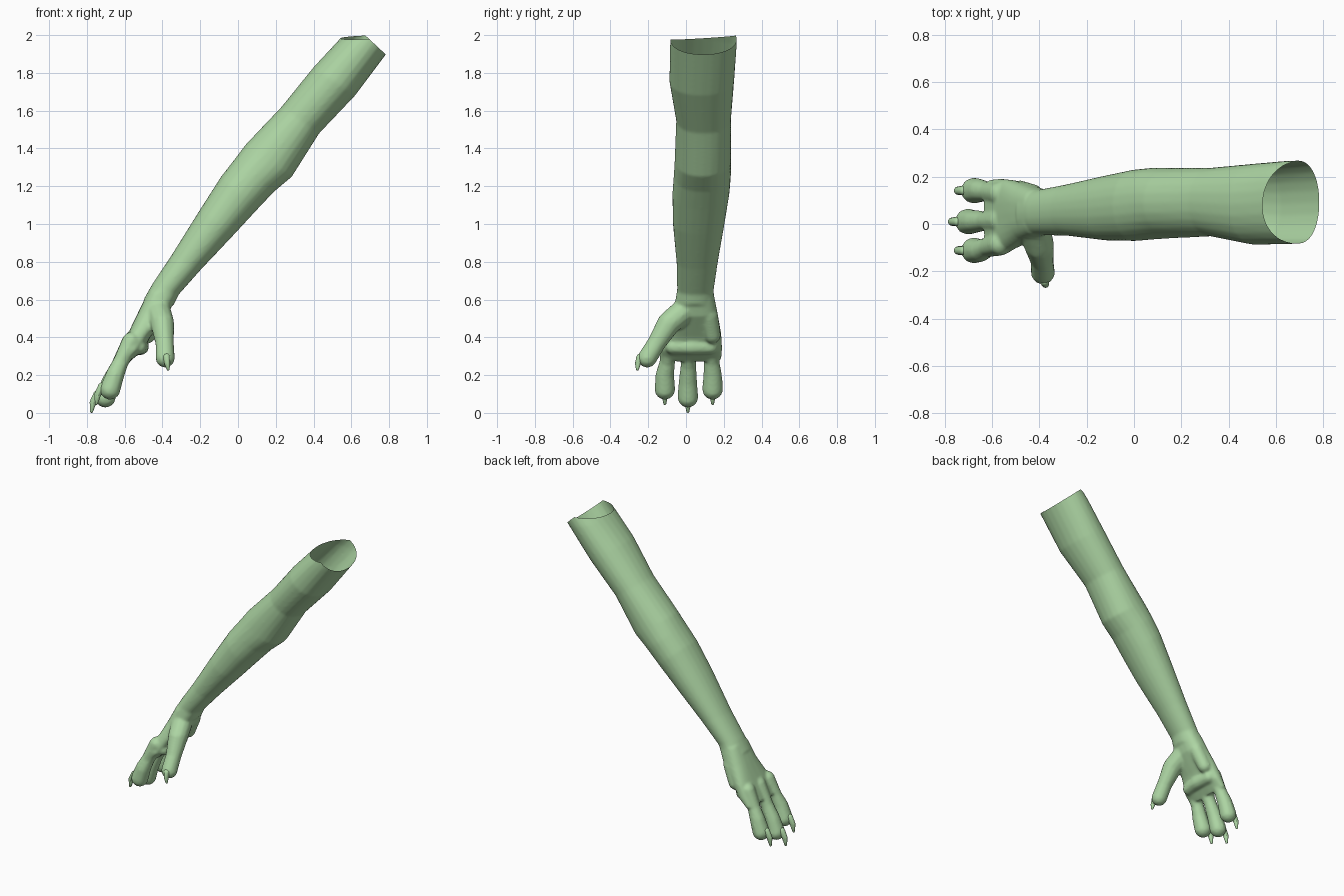
import bpy, bmesh, math
from mathutils import Vector

if "Cube" in bpy.data.objects:
    bpy.data.objects.remove(bpy.data.objects["Cube"])

skin = bpy.data.materials.new("pale green skin")
skin.diffuse_color = (0.42, 0.67, 0.37, 1)
skin.use_nodes = True
skin.node_tree.nodes["Principled BSDF"].inputs["Base Color"].default_value = skin.diffuse_color


def loft(bm, sections, power=1.0, n=24):
    """Closed tube; each section = upper (x, z), lower (x, z), y min, y max."""
    rings = []
    for ux, uz, lx, lz, y0, y1 in sections:
        c = Vector(((ux + lx) / 2, (y0 + y1) / 2, (uz + lz) / 2))
        a = Vector(((ux - lx) / 2, 0, (uz - lz) / 2))
        b = Vector((0, (y1 - y0) / 2, 0))
        ring = []
        for i in range(n):
            t = 2 * math.pi * i / n
            s, k = math.sin(t), math.cos(t)
            s = math.copysign(abs(s) ** power, s)
            k = math.copysign(abs(k) ** power, k)
            ring.append(bm.verts.new(c + a * k + b * s))
        rings.append(ring)
    for r, q in zip(rings, rings[1:]):
        for i in range(n):
            j = (i + 1) % n
            bm.faces.new((r[i], r[j], q[j], q[i]))
    bm.faces.new(rings[0])
    bm.faces.new(rings[-1][::-1])


def chain(bm, balls):
    """Rounded limb: hulls over consecutive (x, y, z, radius) balls."""
    for pair in zip(balls, balls[1:]):
        part = bmesh.new()
        for x, y, z, r in pair:
            res = bmesh.ops.create_icosphere(part, subdivisions=2, radius=r)
            bmesh.ops.translate(part, verts=res["verts"], vec=(x, y, z))
        hull = bmesh.ops.convex_hull(part, input=part.verts[:])
        junk = {g for g in hull["geom_interior"] + hull["geom_unused"]
                if isinstance(g, bmesh.types.BMVert)}
        bmesh.ops.delete(part, geom=list(junk), context='VERTS')
        me = bpy.data.meshes.new("tmp")
        part.to_mesh(me)
        part.free()
        bm.from_mesh(me)
        bpy.data.meshes.remove(me)


def finish(bm, name):
    bmesh.ops.recalc_face_normals(bm, faces=bm.faces[:])
    me = bpy.data.meshes.new(name)
    bm.to_mesh(me)
    bm.free()
    me.materials.append(skin)
    ob = bpy.data.objects.new(name, me)
    bpy.context.collection.objects.link(ob)
    bpy.context.view_layer.objects.active = ob
    for o in bpy.context.selected_objects:
        o.select_set(False)
    ob.select_set(True)
    return ob


bm = bmesh.new()
# upper arm, elbow, forearm, wrist
loft(bm, [
    (0.67, 2.12, 0.875, 2.02, -0.08, 0.27),
    (0.53, 1.97, 0.785, 1.90, -0.085, 0.268),
    (0.40, 1.83, 0.62, 1.68, -0.088, 0.255),
    (0.23, 1.62, 0.43, 1.48, -0.052, 0.238),
    (0.04, 1.42, 0.285, 1.25, -0.06, 0.238),
    (-0.02, 1.34, 0.19, 1.17, -0.065, 0.238),
    (-0.09, 1.25, 0.10, 1.075, -0.072, 0.23),
    (-0.205, 1.07, -0.02, 0.945, -0.07, 0.205),
    (-0.355, 0.83, -0.195, 0.76, -0.05, 0.168),
    (-0.455, 0.68, -0.315, 0.625, -0.047, 0.147),
    (-0.50, 0.60, -0.34, 0.57, -0.058, 0.15)], 0.93)
# palm
loft(bm, [
    (-0.47, 0.65, -0.33, 0.61, -0.05, 0.147),
    (-0.525, 0.54, -0.375, 0.51, -0.07, 0.168),
    (-0.573, 0.44, -0.465, 0.40, -0.108, 0.187),
    (-0.612, 0.36, -0.515, 0.32, -0.135, 0.192),
    (-0.638, 0.30, -0.575, 0.27, -0.135, 0.188)], 0.75)
# palm pads
chain(bm, [(-0.525, -0.07, 0.35, 0.042), (-0.515, 0.03, 0.35, 0.045),
           (-0.525, 0.13, 0.35, 0.042)])
chain(bm, [(-0.43, 0.12, 0.52, 0.05), (-0.48, 0.14, 0.41, 0.045)])
# three fingers: y at root, y at tip, forward reach, lift
fingers = [(-0.085, -0.112, 0.025, 0.042), (0.015, 0.01, 0, 0),
           (0.13, 0.141, 0.025, 0.042)]
for y0, y1, dx, dz in fingers:
    chain(bm, [(-0.565, y0, 0.38, 0.05),
               (-0.632 + dx / 2, (y0 + y1) / 2, 0.25 + dz / 2, 0.042),
               (-0.675 + dx, y1, 0.16 + dz, 0.050),
               (-0.702 + dx, y1, 0.082 + dz, 0.056)])
# thumb
chain(bm, [(-0.425, 0.0, 0.55, 0.068), (-0.40, -0.09, 0.475, 0.064),
           (-0.388, -0.155, 0.37, 0.050), (-0.385, -0.205, 0.29, 0.052)])

arm = finish(bm, "arm_and_hand")
# fuse everything into one smooth skin
m = arm.modifiers.new("fuse", 'REMESH')
m.mode = 'VOXEL'
m.voxel_size = 0.008
s = arm.modifiers.new("soften", 'SMOOTH')
s.factor = 0.5
s.iterations = 8
for name in ("fuse", "soften"):
    bpy.ops.object.modifier_apply(modifier=name)
# open, angled rim at the shoulder end
bm = bmesh.new()
bm.from_mesh(arm.data)
for co, no in (((0.6, 0.09, 1.985), (-0.03, -0.06, 1)),
               ((0.785, 0.09, 1.895), (0.68, 0, 0.73))):
    bmesh.ops.bisect_plane(bm, geom=bm.verts[:] + bm.edges[:] + bm.faces[:],
                           plane_co=co, plane_no=Vector(no).normalized(),
                           clear_outer=True)
for f in bm.faces:
    f.smooth = True
    f.material_index = 0
bm.to_mesh(arm.data)
bm.free()
if not arm.data.materials:
    arm.data.materials.append(skin)

# claws
claws = [[(-0.745 + dx, y, 0.10 + dz, 0.020), (-0.768 + dx, y, 0.055 + dz, 0.018),
          (-0.775 + dx, y, 0.008 + dz, 0.008)] for _, y, dx, dz in fingers]
claws.append([(-0.378, -0.243, 0.295, 0.020), (-0.374, -0.254, 0.262, 0.016),
              (-0.370, -0.257, 0.232, 0.008)])
for i, c in enumerate(claws):
    bm = bmesh.new()
    chain(bm, c)
    finish(bm, "claw_%d" % (i + 1))
    bpy.ops.object.shade_smooth()
